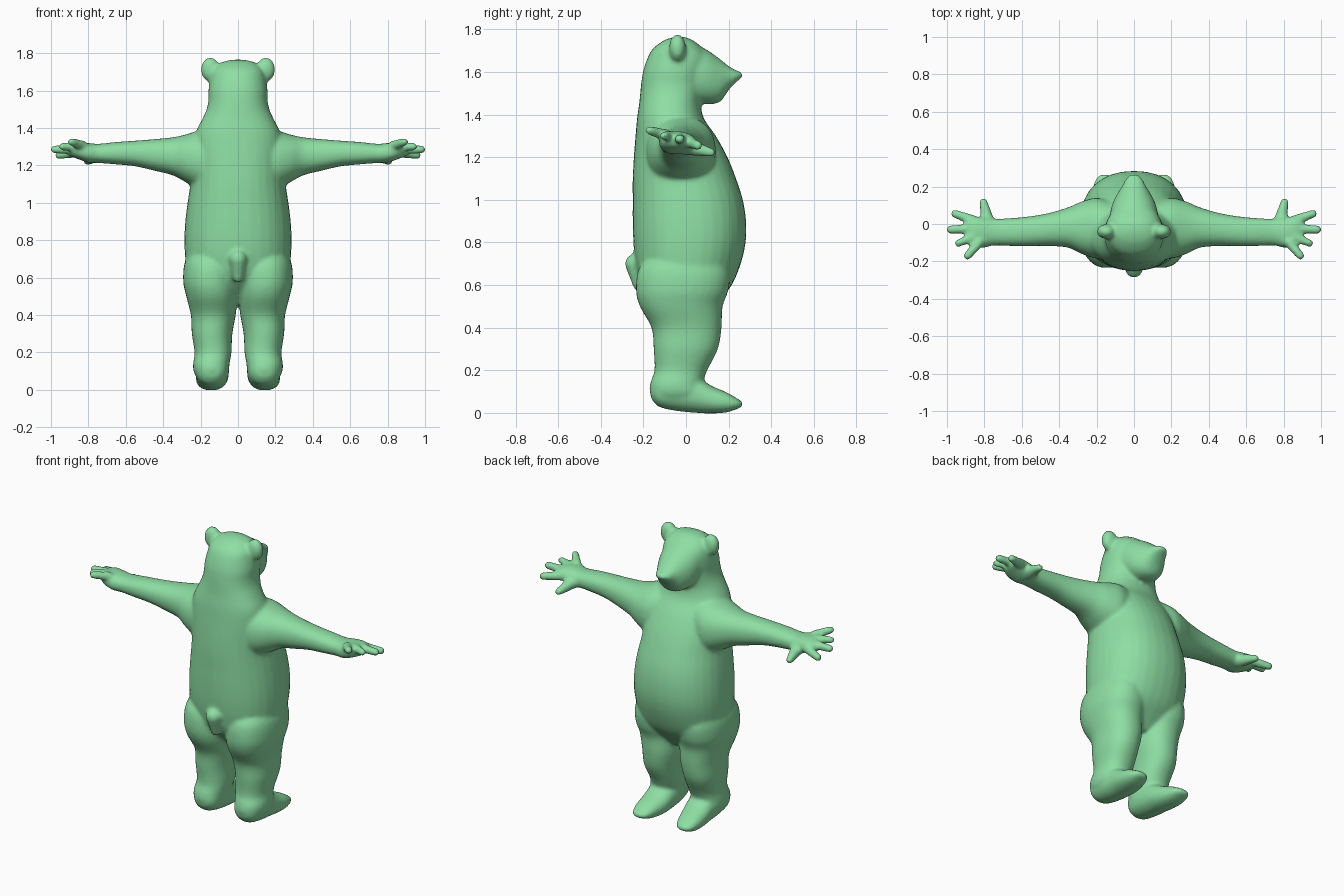
import bpy, bmesh, math
from mathutils import Vector, Matrix

bm = bmesh.new()
SIDES, STEPS = 32, 4


def spline(a, b, c, d, t):
    """Catmull-Rom blend of four rows."""
    return [0.5 * (2 * q + (r - p) * t + (2 * p - 5 * q + 4 * r - s) * t * t
                   + (3 * q - p - 3 * r + s) * t ** 3)
            for p, q, r, s in zip(a, b, c, d)]


def loft(axis, rows, side=1):
    """Closed rounded tube; row = station, then extents on the two other axes."""
    fine = []
    for i in range(len(rows) - 1):
        a, d = rows[max(i - 1, 0)], rows[min(i + 2, len(rows) - 1)]
        fine += [spline(a, rows[i], rows[i + 1], d, k / STEPS) for k in range(STEPS)]
    fine.append(list(rows[-1]))
    u, v = [k for k in range(3) if k != axis]
    rings = []
    for s, u0, u1, v0, v1 in fine:
        ring = []
        for k in range(SIDES):
            ang = 2 * math.pi * k / SIDES
            c, n = math.cos(ang), math.sin(ang)
            p = Vector((0, 0, 0))
            p[axis] = s
            p[u] = (u0 + u1) / 2 + (u1 - u0) / 2 * math.copysign(abs(c) ** 0.9, c)
            p[v] = (v0 + v1) / 2 + (v1 - v0) / 2 * math.copysign(abs(n) ** 0.9, n)
            p.x *= side
            ring.append(bm.verts.new(p))
        rings.append(ring)
    for r0, r1 in zip(rings, rings[1:]):
        for k in range(SIDES):
            j = (k + 1) % SIDES
            bm.faces.new((r0[k], r0[j], r1[j], r1[k]))
    bm.faces.new(rings[0][::-1])
    bm.faces.new(rings[-1])


def blob(center, radii, side=1):
    c = Vector(center)
    c.x *= side
    bmesh.ops.create_icosphere(bm, subdivisions=3, radius=1,
                               matrix=Matrix.Translation(c) @ Matrix.Diagonal((*radii, 1)))


def finger(p, q, r0, r1, side=1):
    p, q = Vector(p), Vector(q)
    for k in range(11):
        r = r0 + (r1 - r0) * k / 10
        blob(p.lerp(q, k / 10), (r, r, r), side)


# Trunk, neck and skull: z, half width, back, front
trunk = [(0.46, 0.10, -0.08, 0.10), (0.52, 0.20, -0.14, 0.15), (0.6, 0.27, -0.21, 0.215),
         (0.7, 0.282, -0.237, 0.257), (0.8, 0.287, -0.247, 0.28), (0.9, 0.282, -0.25, 0.282),
         (1.0, 0.27, -0.25, 0.267), (1.1, 0.255, -0.25, 0.235), (1.2, 0.25, -0.245, 0.195),
         (1.3, 0.245, -0.237, 0.14), (1.38, 0.225, -0.23, 0.085), (1.45, 0.19, -0.22, 0.07),
         (1.5, 0.168, -0.215, 0.08), (1.55, 0.158, -0.21, 0.09), (1.6, 0.158, -0.202, 0.10),
         (1.66, 0.15, -0.183, 0.11), (1.71, 0.135, -0.155, 0.08), (1.75, 0.09, -0.10, 0.03),
         (1.765, 0.03, -0.05, -0.01)]
loft(2, [(z, -w, w, b, f) for z, w, b, f in trunk])

# Muzzle: y, half width, bottom, top
muzzle = [(-0.05, 0.12, 1.48, 1.73), (0.03, 0.13, 1.46, 1.735), (0.1, 0.118, 1.448, 1.703),
          (0.16, 0.09, 1.46, 1.66), (0.2, 0.065, 1.515, 1.628), (0.235, 0.048, 1.552, 1.608),
          (0.265, 0.025, 1.575, 1.597)]
loft(1, [(y, -w, w, b, t) for y, w, b, t in muzzle])

# Tail
finger((0, -0.222, 0.60), (0, -0.24, 0.70), 0.028, 0.047)

for s in (1, -1):
    # Leg
    loft(2, [(0.04, 0.07, 0.20, -0.13, 0.05), (0.09, 0.05, 0.235, -0.168, 0.09),
             (0.14, 0.045, 0.24, -0.168, 0.08), (0.2, 0.035, 0.232, -0.148, 0.10),
             (0.3, 0.03, 0.247, -0.152, 0.15), (0.4, 0.012, 0.252, -0.162, 0.167),
             (0.5, 0.002, 0.277, -0.217, 0.172), (0.58, 0.0, 0.293, -0.235, 0.2),
             (0.68, 0.01, 0.285, -0.22, 0.2), (0.75, 0.08, 0.24, -0.15, 0.12)], s)
    # Foot
    loft(1, [(-0.165, 0.10, 0.18, 0.07, 0.14), (-0.13, 0.065, 0.217, 0.03, 0.19),
             (-0.05, 0.05, 0.227, 0.01, 0.2), (0.05, 0.05, 0.225, 0.0, 0.17),
             (0.12, 0.06, 0.225, -0.003, 0.127), (0.19, 0.08, 0.22, 0.002, 0.097),
             (0.24, 0.10, 0.205, 0.018, 0.068), (0.265, 0.13, 0.18, 0.03, 0.052)], s)
    # Arm and palm
    loft(0, [(0.12, -0.18, 0.12, 1.08, 1.40), (0.2, -0.185, 0.14, 1.07, 1.39),
             (0.28, -0.16, 0.12, 1.11, 1.365), (0.35, -0.127, 0.09, 1.147, 1.35),
             (0.45, -0.118, 0.06, 1.172, 1.34), (0.55, -0.118, 0.042, 1.195, 1.332),
             (0.65, -0.118, 0.032, 1.205, 1.325), (0.75, -0.115, 0.028, 1.213, 1.315),
             (0.8, -0.127, 0.035, 1.215, 1.32), (0.86, -0.12, 0.04, 1.235, 1.32),
             (0.9, -0.08, 0.03, 1.25, 1.305)], s)
    # Thumb and fingers
    finger((0.78, 0.0, 1.25), (0.805, 0.118, 1.222), 0.04, 0.022, s)
    finger((0.86, 0.02, 1.27), (0.958, 0.055, 1.255), 0.028, 0.023, s)
    finger((0.87, -0.025, 1.285), (0.98, -0.03, 1.285), 0.028, 0.023, s)
    finger((0.86, -0.07, 1.30), (0.94, -0.103, 1.30), 0.026, 0.021, s)
    finger((0.83, -0.10, 1.305), (0.89, -0.17, 1.325), 0.028, 0.022, s)
    # Ear
    blob((0.148, -0.04, 1.712), (0.051, 0.04, 0.066), s)

bmesh.ops.recalc_face_normals(bm, faces=bm.faces)
mesh = bpy.data.meshes.new("bear_body")
bm.to_mesh(mesh)
bm.free()
bear = bpy.data.objects.new("bear_body", mesh)
bpy.context.collection.objects.link(bear)

# Fuse all parts into one soft skin
remesh = bear.modifiers.new("fuse", 'REMESH')
remesh.mode = 'VOXEL'
remesh.voxel_size = 0.01
remesh.use_smooth_shade = True
soft = bear.modifiers.new("soften", 'SMOOTH')
soft.factor = 0.5
soft.iterations = 8
bpy.context.view_layer.objects.active = bear
bear.select_set(True)
bpy.ops.object.modifier_apply(modifier="fuse")
bpy.ops.object.modifier_apply(modifier="soften")
bpy.ops.object.shade_smooth()

green = bpy.data.materials.new("soft green")
green.diffuse_color = (0.27, 0.73, 0.37, 1)
bear.data.materials.clear()
bear.data.materials.append(green)
